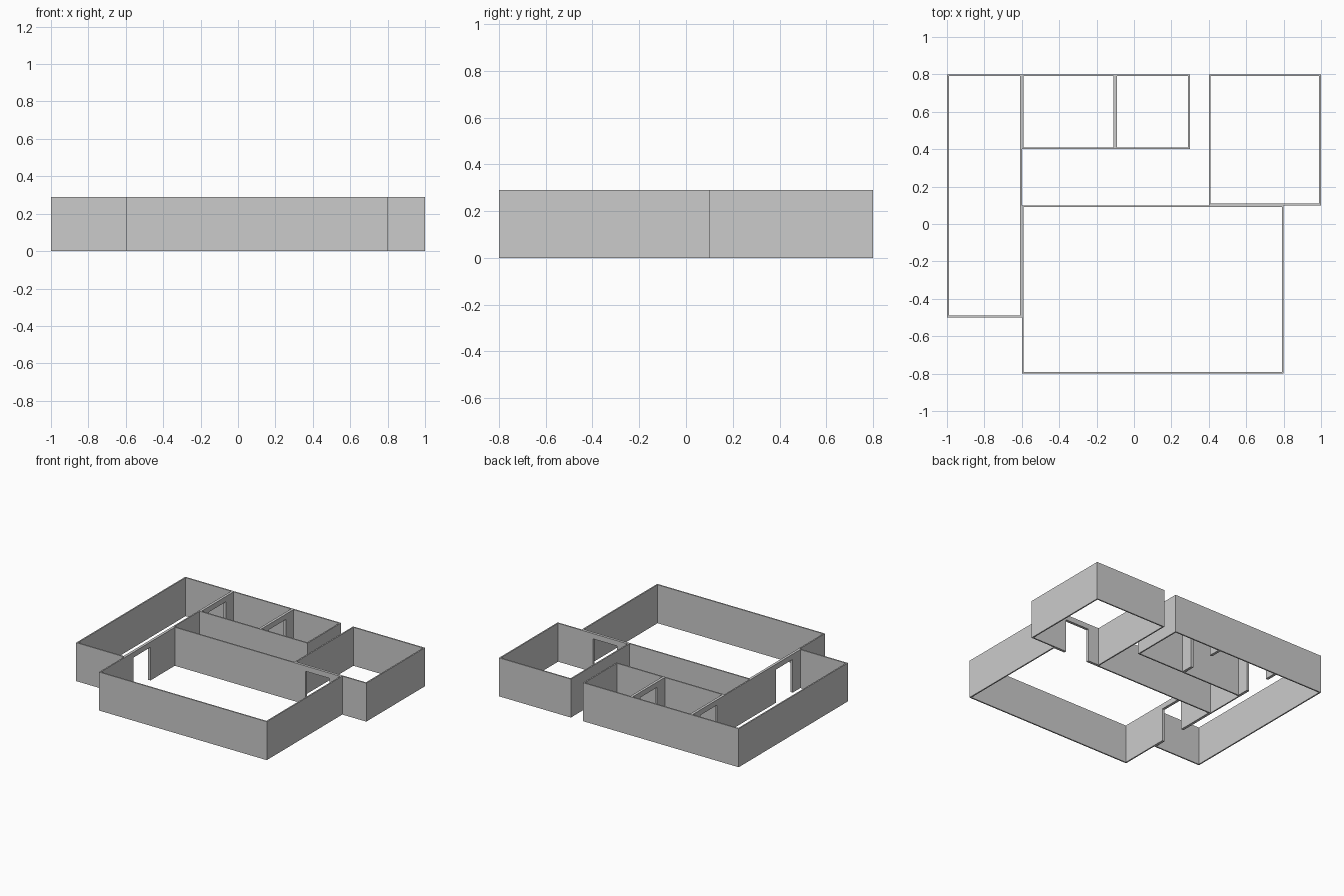
import bpy, bmesh

if "Cube" in bpy.data.objects:
    bpy.data.objects.remove(bpy.data.objects["Cube"])

HEIGHT, WALL, DOOR_TOP = 0.29, 0.01, 0.25


def new_object(name, bm):
    mesh = bpy.data.meshes.new(name)
    bm.normal_update()
    bm.to_mesh(mesh)
    bm.free()
    ob = bpy.data.objects.new(name, mesh)
    bpy.context.collection.objects.link(ob)
    return ob


def rectangle(bm, x0, x1, y0, y1, z):
    return [bm.verts.new((x, y, z)) for x, y in ((x0, y0), (x1, y0), (x1, y1), (x0, y1))]


def room(name, x0, x1, y0, y1):
    """Closed ring of thin walls, open at top and bottom."""
    bm = bmesh.new()
    inner = (x0 + WALL, x1 - WALL, y0 + WALL, y1 - WALL)
    loops = [rectangle(bm, x0, x1, y0, y1, 0), rectangle(bm, x0, x1, y0, y1, HEIGHT),
             rectangle(bm, *inner, HEIGHT), rectangle(bm, *inner, 0)]
    for a, b in zip(loops, loops[1:] + loops[:1]):
        for i in range(4):
            j = (i + 1) % 4
            bm.faces.new((a[i], a[j], b[j], b[i]))
    return new_object(name, bm)


def door_cutter(name, x0, x1, y0, y1):
    bm = bmesh.new()
    low = rectangle(bm, x0, x1, y0, y1, -0.1)
    top = rectangle(bm, x0, x1, y0, y1, DOOR_TOP)
    bm.faces.new(low[::-1])
    bm.faces.new(top)
    for i in range(4):
        j = (i + 1) % 4
        bm.faces.new((low[i], low[j], top[j], top[i]))
    ob = new_object(name, bm)
    ob.hide_render = True
    return ob


# Rooms
rooms = {
    "long_room": room("long_room", -1.0, -0.6, -0.5, 0.8),
    "back_room": room("back_room", -0.6, -0.1, 0.4, 0.8),
    "small_room": room("small_room", -0.1, 0.3, 0.4, 0.8),
    "side_room": room("side_room", 0.4, 1.0, 0.1, 0.8),
    "main_hall": room("main_hall", -0.6, 0.8, -0.8, 0.1),
}

# Doorways, each cut through the two walls that touch
doors = [
    (("long_room", "main_hall"), (-0.65, -0.55, -0.4, -0.2)),
    (("long_room", "back_room"), (-0.65, -0.55, 0.5, 0.7)),
    (("back_room", "small_room"), (-0.15, -0.05, 0.5, 0.7)),
    (("side_room", "main_hall"), (0.5, 0.7, 0.05, 0.15)),
]
for names, bounds in doors:
    cutter = door_cutter("door_cutter", *bounds)
    for n in names:
        ob = rooms[n]
        mod = ob.modifiers.new("doorway", 'BOOLEAN')
        mod.operation = 'DIFFERENCE'
        mod.solver = 'EXACT'
        mod.object = cutter
        bpy.context.view_layer.objects.active = ob
        bpy.ops.object.modifier_apply(modifier=mod.name)
    bpy.data.objects.remove(cutter)
